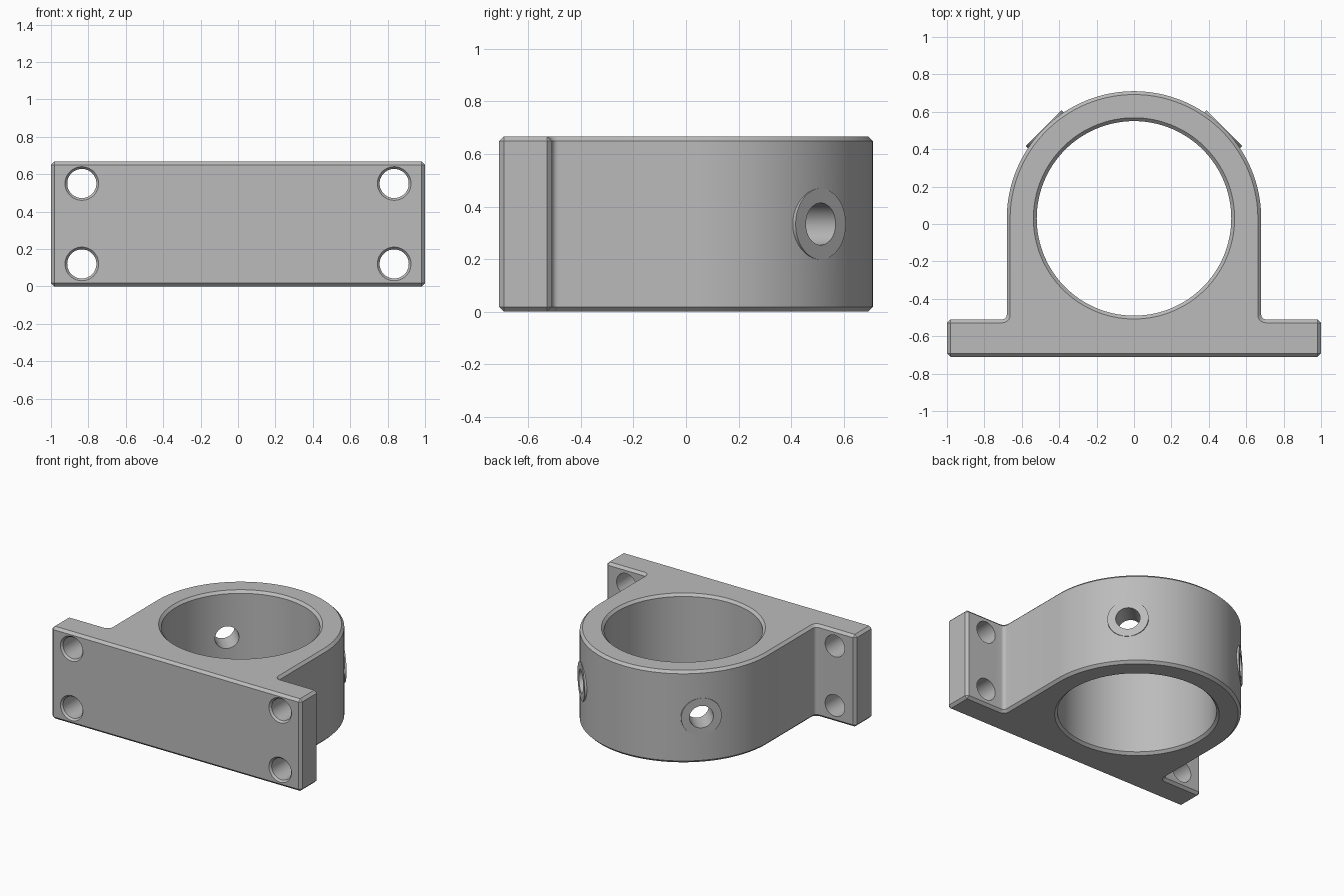
import bpy, bmesh
from math import sin, cos, pi, radians
from mathutils import Matrix, Vector

cube = bpy.data.objects.get("Cube")
if cube:
    bpy.data.objects.remove(cube, do_unlink=True)

HEIGHT, CENTRE_Y, RADIUS, BORE = 0.667, 0.03, 0.68, 0.52
FRONT, FLANGE_BACK, CHAMFER, FILLET = -0.71, -0.51, 0.018, 0.025

grey = bpy.data.materials.new("grey metal")
grey.use_nodes = True
grey.diffuse_color = (0.5, 0.5, 0.5, 1)
grey.node_tree.nodes["Principled BSDF"].inputs["Base Color"].default_value = grey.diffuse_color


def new_object(name, bm):
    bmesh.ops.recalc_face_normals(bm, faces=bm.faces)
    mesh = bpy.data.meshes.new(name)
    bm.to_mesh(mesh)
    bm.free()
    mesh.materials.append(grey)
    obj = bpy.data.objects.new(name, mesh)
    bpy.context.collection.objects.link(obj)
    return obj


def lathe(name, profile, location, direction, segments=64):
    """Closed solid of revolution; profile holds (radius, distance along axis)."""
    bm = bmesh.new()
    rings = [[bm.verts.new((r * cos(2 * pi * i / segments), r * sin(2 * pi * i / segments), h))
              for i in range(segments)] for r, h in profile]
    for a, b in zip(rings, rings[1:]):
        for i in range(segments):
            j = (i + 1) % segments
            bm.faces.new((a[i], a[j], b[j], b[i]))
    bm.faces.new(rings[0])
    bm.faces.new(rings[-1])
    turn = Vector(direction).to_track_quat('Z', 'Y').to_matrix().to_4x4()
    bm.transform(Matrix.Translation(location) @ turn)
    return new_object(name, bm)


def apply_modifiers(obj):
    bpy.context.view_layer.objects.active = obj
    for name in [m.name for m in obj.modifiers]:
        bpy.ops.object.modifier_apply(modifier=name)


def combine(obj, tool, operation):
    mod = obj.modifiers.new(operation, 'BOOLEAN')
    mod.operation, mod.solver, mod.object = operation, 'EXACT', tool
    apply_modifiers(obj)
    bpy.data.objects.remove(tool, do_unlink=True)


# Bracket outline: flange, filleted corners and round back
half = [(1, FRONT), (1, FLANGE_BACK)]
for i in range(6):
    a = radians(270 - 18 * i)
    half.append((RADIUS + FILLET + FILLET * cos(a), FLANGE_BACK + FILLET + FILLET * sin(a)))
half[2:8] = [(x, y) for x, y in half[2:8]]
half += [(RADIUS * cos(pi * i / 96), CENTRE_Y + RADIUS * sin(pi * i / 96)) for i in range(48)]
outline = half + [(0, CENTRE_Y + RADIUS)] + [(-x, y) for x, y in reversed(half)]

bm = bmesh.new()
base = bm.faces.new([bm.verts.new((x, y, 0)) for x, y in outline])
top = bmesh.ops.extrude_face_region(bm, geom=[base])
bmesh.ops.translate(bm, vec=(0, 0, HEIGHT),
                    verts=[g for g in top["geom"] if isinstance(g, bmesh.types.BMVert)])
bracket = new_object("mounting_bracket", bm)

# Chamfered outer edges
bevel = bracket.modifiers.new("chamfer", 'BEVEL')
bevel.width, bevel.segments = CHAMFER, 1
bevel.limit_method, bevel.angle_limit = 'ANGLE', radians(35)
apply_modifiers(bracket)

# Flat round bosses on the two diagonals
diagonals = [Vector((s, 1, 0)).normalized() for s in (-1, 1)]
hub = Vector((0, CENTRE_Y, HEIGHT / 2))
for d in diagonals:
    combine(bracket, lathe("boss", [(0.135, 0.62), (0.135, 0.682)], hub, d), 'UNION')

# Main bore with chamfered rims
flare = BORE + CHAMFER
combine(bracket, lathe("bore_cutter", [
    (flare, -0.1), (flare, 0), (BORE, CHAMFER), (BORE, HEIGHT - CHAMFER),
    (flare, HEIGHT), (flare, HEIGHT + 0.1)], (0, CENTRE_Y, 0), (0, 0, 1), 128), 'DIFFERENCE')

# Set screw holes through the bosses
for d in diagonals:
    combine(bracket, lathe("screw_cutter", [(0.08, 0.4), (0.08, 0.8)], hub, d), 'DIFFERENCE')

# Four flange holes, countersunk at the front
for x in (-0.835, 0.835):
    for z in (0.12, 0.55):
        combine(bracket, lathe("bolt_cutter", [
            (0.09, -0.05), (0.09, 0), (0.078, 0.014), (0.078, 0.3)],
            (x, FRONT, z), (0, 1, 0), 48), 'DIFFERENCE')

bpy.ops.object.select_all(action='DESELECT')
bracket.select_set(True)
bpy.context.view_layer.objects.active = bracket
bpy.ops.object.shade_smooth_by_angle(angle=radians(30))
